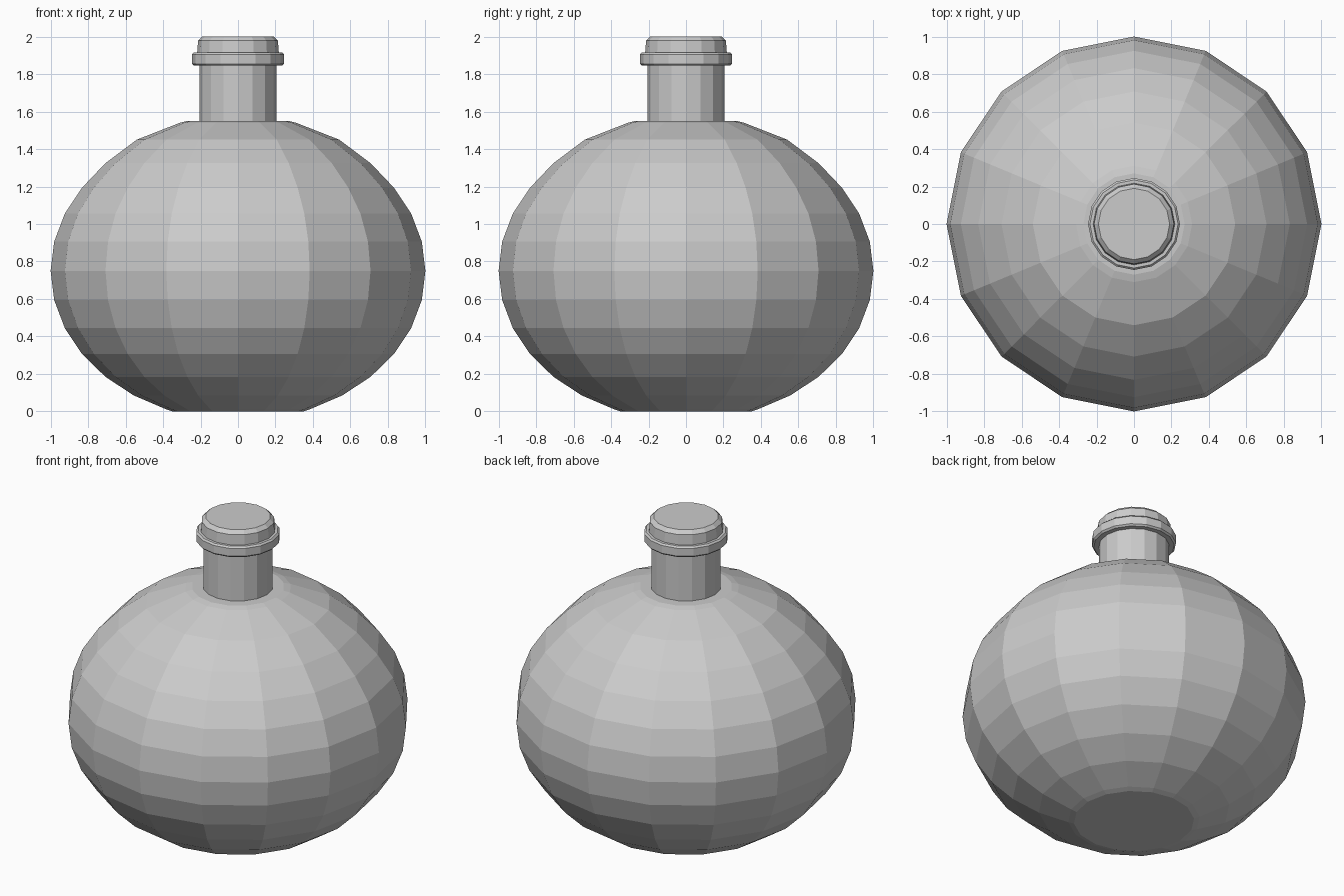
import bpy, bmesh, math

if "Cube" in bpy.data.objects:
    bpy.data.objects.remove(bpy.data.objects["Cube"])

SIDES = 16

def lathe(name, profile):
    """Closed flat-shaded turned solid from (radius, height) points."""
    bm = bmesh.new()
    rings = [[bm.verts.new((r * math.cos(2 * math.pi * i / SIDES),
                            r * math.sin(2 * math.pi * i / SIDES), z))
              for i in range(SIDES)] for r, z in profile]
    for a, b in zip(rings, rings[1:]):
        for i in range(SIDES):
            j = (i + 1) % SIDES
            bm.faces.new((a[i], a[j], b[j], b[i]))
    bm.faces.new(rings[0][::-1])
    bm.faces.new(rings[-1])
    mesh = bpy.data.meshes.new(name)
    bm.to_mesh(mesh)
    bm.free()
    obj = bpy.data.objects.new(name, mesh)
    bpy.context.collection.objects.link(obj)
    return obj

# Squashed round body: ellipsoid rings with flat base and gently raised shoulder
body = [(0.35, 0.0), (0.383, 0.011)]
for k in range(-5, 5):
    a = math.radians(11.25 * k)
    body.append((math.cos(a), 0.75 + 0.8 * math.sin(a)))
body += [(0.707, 1.325), (0.54, 1.45), (0.31, 1.54), (0.27, 1.55)]
body.pop(-5)
lathe("flask_body", body)

# Straight neck
lathe("neck", [(0.205, 1.53), (0.205, 1.93)])

# Collar ring with small bevels
lathe("collar", [(0.235, 1.845), (0.245, 1.855), (0.245, 1.905), (0.235, 1.915)])

# Stopper with chamfered top
lathe("stopper", [(0.218, 1.912), (0.213, 1.978), (0.19, 2.0)])
